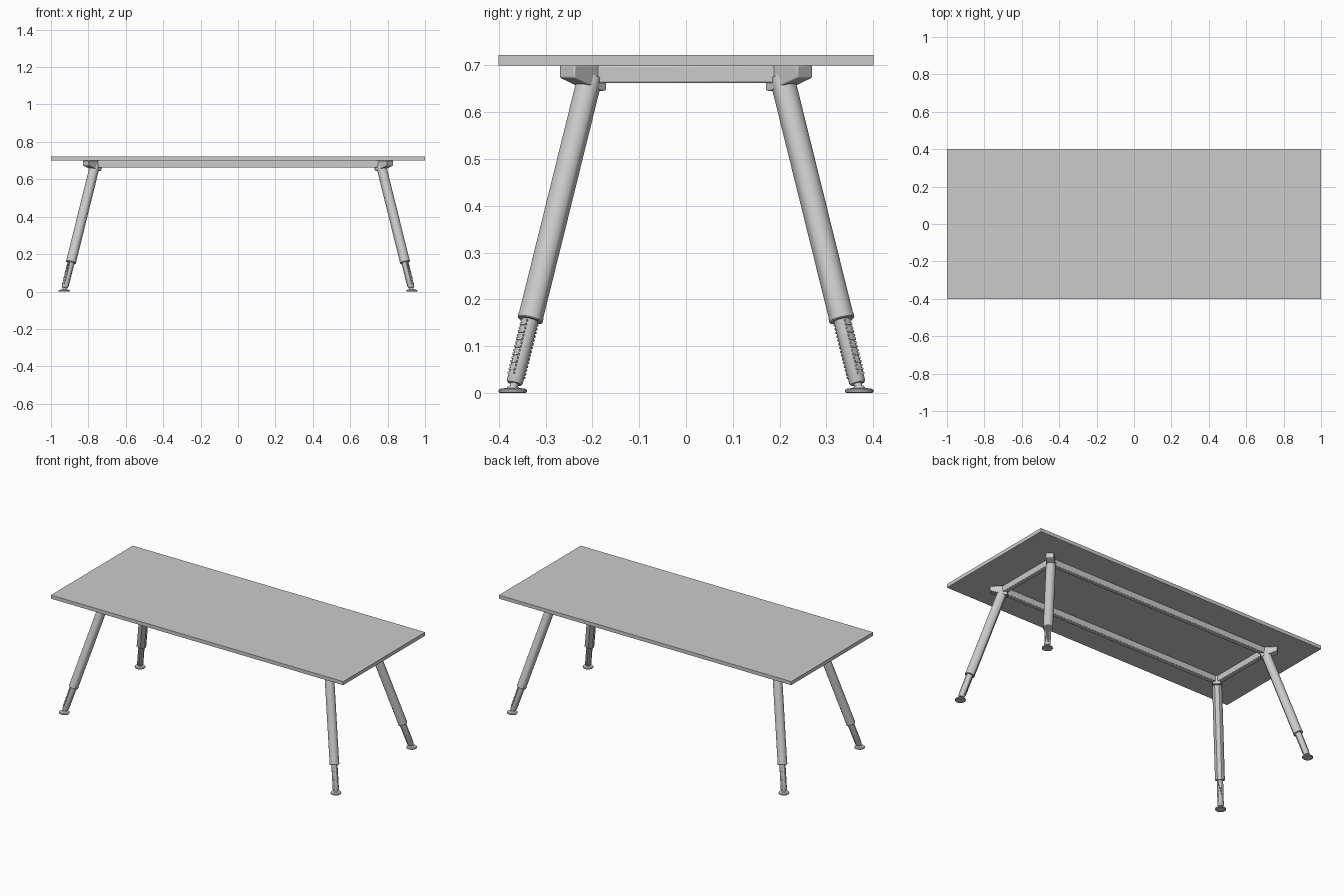
import bpy, bmesh, math
from mathutils import Vector

if "Cube" in bpy.data.objects:
    bpy.data.objects.remove(bpy.data.objects["Cube"])

# Leg axis frame for the (+x, +y) corner; everything else is mirrored
AXIS = Vector((0.2475, 0.2475, -1))
RADIAL = Vector((1, 1, 0.495)).normalized()
SIDE = Vector((-1, 1, 0)).normalized()


def axis_point(z):
    return Vector((0.768, 0.208, 0.66)) + AXIS * (0.66 - z)


def finish(name, bm, mirror=(True, True, False), angle=35):
    bmesh.ops.recalc_face_normals(bm, faces=bm.faces)
    me = bpy.data.meshes.new(name)
    bm.to_mesh(me)
    bm.free()
    ob = bpy.data.objects.new(name, me)
    bpy.context.collection.objects.link(ob)
    bpy.context.view_layer.objects.active = ob
    ob.select_set(True)
    bpy.ops.object.shade_smooth_by_angle(angle=math.radians(angle))
    ob.select_set(False)
    if any(mirror):
        ob.modifiers.new("mirror", 'MIRROR').use_axis = mirror
    return ob


def loft(bm, rings):
    loops = [[bm.verts.new(p) for p in ring] for ring in rings]
    n = len(loops[0])
    for a, b in zip(loops, loops[1:]):
        for i in range(n):
            bm.faces.new((a[i], a[(i + 1) % n], b[(i + 1) % n], b[i]))
    bm.faces.new(loops[0])
    bm.faces.new(loops[-1])


def along_leg(bm, section, stations):
    # stations: (height on the axis, section scale)
    loft(bm, [[axis_point(z) + RADIAL * u * s + SIDE * v * s for u, v in section]
              for z, s in stations])


def circle(r, n=32):
    return [(r * math.cos(2 * math.pi * i / n), r * math.sin(2 * math.pi * i / n))
            for i in range(n)]


def box(bm, lo, hi):
    (x0, y0, z0), (x1, y1, z1) = lo, hi
    loft(bm, [[(x0, y0, z), (x1, y0, z), (x1, y1, z), (x0, y1, z)] for z in (z0, z1)])


# Tabletop
bm = bmesh.new()
box(bm, (-1, -0.4, 0.70), (1, 0.4, 0.722))
finish("tabletop", bm, (False, False, False))

# Frame rails with softened edges
for name, lo, hi, axes in (
        ("long_rails", (-0.76, 0.19, 0.662), (0.76, 0.22, 0.70), (False, True, False)),
        ("end_rails", (0.75, -0.20, 0.662), (0.78, 0.20, 0.70), (True, False, False))):
    bm = bmesh.new()
    box(bm, lo, hi)
    ob = finish(name, bm, axes)
    bev = ob.modifiers.new("bevel", 'BEVEL')
    bev.width, bev.segments = 0.004, 2

# Corner brackets: wedge blocks on the diagonal, underside square to the leg
bm = bmesh.new()
profile = [(-0.048, 0.70), (-0.048, 0.646), (-0.034, 0.645), (0.048, 0.673), (0.048, 0.70)]
out = Vector((1, 1, 0)).normalized()
loft(bm, [[Vector((0.78, 0.22, z)) + out * u + SIDE * v for u, z in profile]
          for v in (-0.023, 0.023)])
ob = finish("corner_brackets", bm)
bev = ob.modifiers.new("bevel", 'BEVEL')
bev.width, bev.segments = 0.003, 2

# Upper legs: rounded outside, squarer inside
arc = [(0.027 * math.cos(a), 0.027 * math.sin(a))
       for a in (math.radians(-90 + 10 * i) for i in range(19))]
section = arc + [(-0.018, 0.019), (-0.024, 0.012), (-0.024, -0.012), (-0.018, -0.019)]
bm = bmesh.new()
along_leg(bm, section, [(0.675, 1), (0.165, 1)])
along_leg(bm, section, [(0.165, 1.03), (0.157, 1.03), (0.155, 0.97)])
finish("upper_legs", bm, angle=30)

# Telescopic lower legs with toothed strips inside and outside
bm = bmesh.new()
along_leg(bm, circle(0.0175), [(0.25, 1), (0.024, 1), (0.020, 0.85)])
for i in range(15):
    z = 0.036 + i * 0.008
    for s in (-1, 1):
        tooth = [(s * 0.012, -0.009), (s * 0.0188, -0.009),
                 (s * 0.0188, 0.009), (s * 0.012, 0.009)]
        along_leg(bm, tooth, [(z, 1), (z + 0.004, 1)])
finish("lower_legs", bm)

# Swivel necks
bm = bmesh.new()
along_leg(bm, circle(0.009, 20), [(0.024, 1), (0.008, 1)])
finish("foot_necks", bm)

# Level foot discs
bm = bmesh.new()
foot = [(0.028, 0), (0.030, 0.002), (0.030, 0.006), (0.027, 0.009), (0.013, 0.011), (0.009, 0.016)]
loft(bm, [[(0.929 + x, 0.37 + y, z) for x, y in circle(r)] for r, z in foot])
finish("foot_discs", bm)
